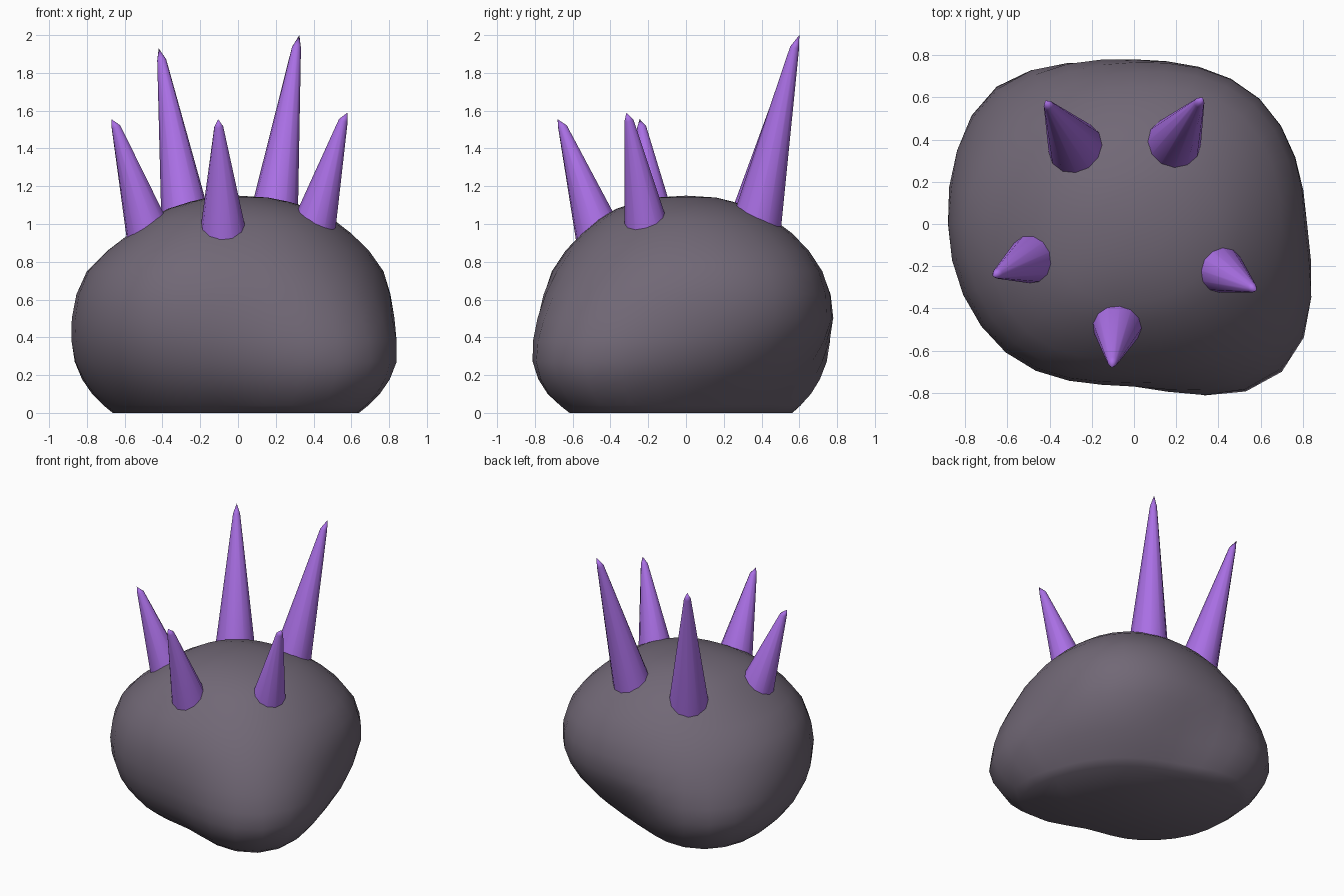
import bpy, bmesh, math
from mathutils import Vector

cube = bpy.data.objects.get("Cube")
if cube:
    bpy.data.objects.remove(cube)


def material(name, rgb):
    mat = bpy.data.materials.new(name)
    mat.use_nodes = True
    color = (*rgb, 1)
    mat.diffuse_color = color
    mat.node_tree.nodes["Principled BSDF"].inputs["Base Color"].default_value = color
    return mat


def finish(name, bm, mat, angle):
    bmesh.ops.recalc_face_normals(bm, faces=bm.faces)
    mesh = bpy.data.meshes.new(name)
    bm.to_mesh(mesh)
    bm.free()
    mesh.materials.append(mat)
    obj = bpy.data.objects.new(name, mesh)
    bpy.context.collection.objects.link(obj)
    bpy.ops.object.select_all(action="DESELECT")
    obj.select_set(True)
    bpy.context.view_layer.objects.active = obj
    bpy.ops.object.shade_smooth_by_angle(angle=math.radians(angle))
    return obj


def spline(a, b, c, d, t):
    return b + t / 2 * (c - a + t * (2*a - 5*b + 4*c - d + t * (3*(b - c) + d - a)))


stone = material("dusky grey stone", (0.165, 0.138, 0.18))
violet = material("violet spike", (0.40, 0.16, 0.78))

# Body: lumpy boulder lofted from eight radii per level, anticlockwise from +x
LEVELS = [
    (0.00, (.56, .45, .48, .72, .65, .56, .52, .78)),
    (0.10, (.67, .57, .58, .84, .76, .69, .65, .91)),
    (0.27, (.79, .73, .69, .92, .86, .81, .75, .99)),
    (0.50, (.82, .84, .78, .87, .88, .86, .77, .93)),
    (0.75, (.77, .80, .72, .74, .80, .80, .71, .78)),
    (0.95, (.60, .62, .56, .55, .57, .62, .55, .59)),
    (1.08, (.40, .40, .36, .36, .37, .41, .37, .39)),
    (1.14, (.16, .16, .16, .16, .16, .16, .16, .16)),
]
STEPS = 4
bm = bmesh.new()
rings = []
last = len(LEVELS) - 1
for i in range(last * 2 + 1):
    k, t = min(i // 2, last - 1), i / 2 - min(i // 2, last - 1)
    near = [LEVELS[max(0, min(last, k + j))] for j in (-1, 0, 1, 2)]
    z = spline(*[level[0] for level in near], t)
    radii = [spline(*[level[1][d] for level in near], t) for d in range(8)]
    ring = []
    for s in range(8 * STEPS):
        d, u = divmod(s, STEPS)
        r = spline(*[radii[(d + j) % 8] for j in (-1, 0, 1, 2)], u / STEPS)
        a = math.tau * s / (8 * STEPS)
        ring.append(bm.verts.new((r * math.cos(a), r * math.sin(a), z)))
    rings.append(ring)
for low, high in zip(rings, rings[1:]):
    for s in range(len(low)):
        n = (s + 1) % len(low)
        bm.faces.new((low[s], low[n], high[n], high[s]))
bm.faces.new(rings[0])
crown = bm.verts.new((0, 0, 1.15))
for s in range(len(rings[-1])):
    bm.faces.new((rings[-1][s - 1], rings[-1][s], crown))
finish("boulder_body", bm, stone, 60)


# Spikes: tapered cones with a short off-centre point
def spike(name, base, tip, radius):
    base, tip = Vector(base), Vector(tip)
    base -= (tip - base) * 0.18
    shoulder = base.lerp(tip, 0.94)
    shoulder -= Vector((tip.x - base.x, tip.y - base.y, 0)).normalized() * 0.012
    axis = shoulder - base
    bm = bmesh.new()
    bmesh.ops.create_cone(bm, cap_ends=True, segments=12, radius1=radius * 1.15,
                          radius2=0.024, depth=axis.length)
    bm.transform(axis.to_track_quat("Z", "Y").to_matrix().to_4x4())
    bmesh.ops.translate(bm, verts=bm.verts, vec=(base + shoulder) / 2)
    cap = max(bm.faces, key=lambda f: f.calc_center_median().z)
    point = bmesh.ops.poke(bm, faces=[cap])["verts"][0]
    point.co = tip
    finish(name, bm, violet, 50)


spike("back_tall_spike_left", (.195, .39, 1.07), (.325, .60, 2.0), .125)
spike("back_tall_spike_right", (-.285, .375, 1.07), (-.42, .585, 1.93), .125)
spike("side_spike_right", (-.49, -.17, 1.0), (-.67, -.245, 1.555), .113)
spike("side_spike_left", (.41, -.215, 1.01), (.58, -.315, 1.59), .113)
spike("front_spike", (-.08, -.48, .99), (-.105, -.68, 1.555), .118)
